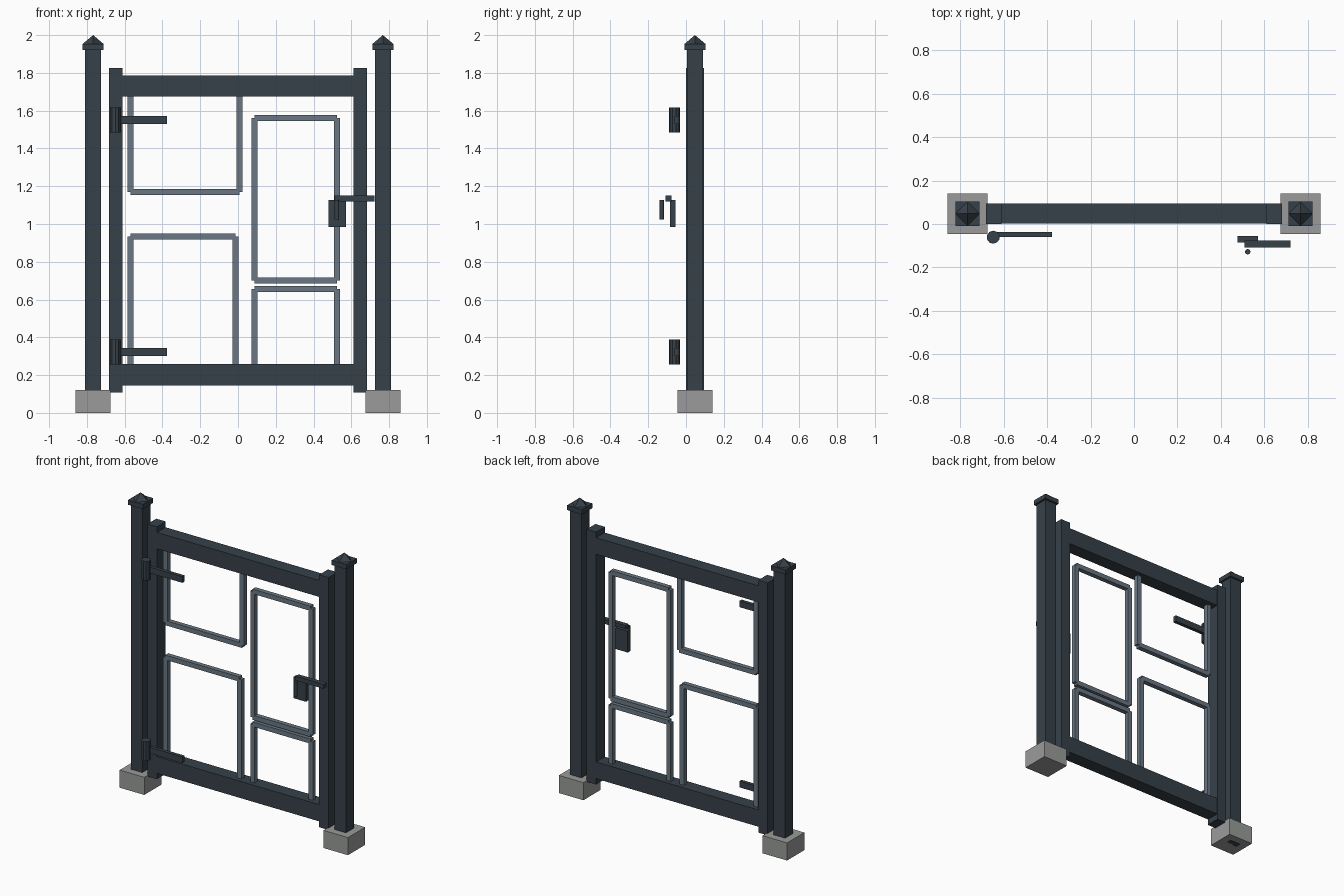
import bpy
from math import radians

if "Cube" in bpy.data.objects:
    bpy.data.objects.remove(bpy.data.objects["Cube"], do_unlink=True)

MID_Y = 0.0475  # depth centre of posts and gate


def material(name, rgb):
    m = bpy.data.materials.new(name)
    m.use_nodes = True
    m.diffuse_color = (*rgb, 1)
    m.node_tree.nodes["Principled BSDF"].inputs["Base Color"].default_value = (*rgb, 1)
    return m


charcoal = material("charcoal_metal", (0.037, 0.053, 0.066))
slate = material("slate_bars", (0.145, 0.187, 0.23))
concrete = material("concrete", (0.32, 0.33, 0.32))


def finish(name, mat):
    ob = bpy.context.object
    ob.name = ob.data.name = name
    ob.data.materials.append(mat)
    return ob


def box(name, x, y, z, mat):
    """Box from (low, high) pairs on each axis."""
    bpy.ops.mesh.primitive_cube_add(size=1, location=[sum(p) / 2 for p in (x, y, z)])
    bpy.context.object.scale = [p[1] - p[0] for p in (x, y, z)]
    bpy.ops.object.transform_apply(location=False, rotation=False)
    return finish(name, mat)


def around(centre, width):
    return (centre - width / 2, centre + width / 2)


def rod(name, x, y, radius, z, sides):
    bpy.ops.mesh.primitive_cylinder_add(vertices=sides, radius=radius, depth=z[1] - z[0],
                                        location=(x, y, sum(z) / 2))
    return finish(name, charcoal)


# Posts with footings and pointed caps, and the gate stiles beside them
for side, s in (("left", 1), ("right", -1)):
    px = s * 0.767
    box(side + "_footing", around(px, 0.185), around(MID_Y, 0.185), (0, 0.12), concrete)
    box(side + "_post", around(px, 0.086), around(MID_Y, 0.086), (0, 1.925), charcoal)
    box(side + "_cap_slab", around(px, 0.112), around(MID_Y, 0.112), (1.922, 1.954), charcoal)
    bpy.ops.mesh.primitive_cone_add(vertices=4, radius1=0.056, depth=0.047,
                                    location=(px, MID_Y, 1.9765))
    finish(side + "_cap_point", charcoal)
    box(side + "_stile", around(s * 0.6465, 0.071), around(MID_Y, 0.095),
        (0.107, 1.825), charcoal)

# Gate rails
for name, z in (("top_rail", (1.674, 1.786)), ("bottom_rail", (0.146, 0.26))):
    box(name, (-0.612, 0.612), around(MID_Y, 0.092), z, charcoal)

# Thin bar frames: x range, z range, and which horizontal bars each one has
BAR = 0.032
TOP, LOW = 1.69, 0.24
frames = (
    ("upper_right", (-0.57, 0.007), (1.17, TOP), (1.17,)),
    ("lower_right", (-0.57, -0.013), (LOW, 0.935), (0.935,)),
    ("upper_left", (0.087, 0.525), (0.702, 1.56), (0.702, 1.56)),
    ("lower_left", (0.087, 0.525), (LOW, 0.656), (0.656,)),
)
for name, xs, zs, levels in frames:
    for i, x in enumerate(xs):
        box(f"{name}_upright_bar_{i}", around(x, BAR), around(MID_Y, BAR), zs, slate)
    for i, z in enumerate(levels):
        box(f"{name}_cross_bar_{i}", xs, around(MID_Y, BAR), around(z, BAR), slate)

# Strap hinges
for name, z in (("upper", 1.55), ("lower", 0.323)):
    rod(name + "_hinge_barrel", -0.649, -0.061, 0.03, around(z, 0.131), 10)
    box(name + "_hinge_strap", (-0.649, -0.377), (-0.06, -0.036), around(z, 0.042), charcoal)

# Latch plate, sliding bar and grip
box("latch_plate", (0.478, 0.572), (-0.086, -0.056), (0.983, 1.128), charcoal)
box("latch_bar", (0.51, 0.722), (-0.109, -0.077), (1.12, 1.15), charcoal)
grip = rod("latch_grip", 0.524, -0.128, 0.0125, (1.024, 1.126), 10)
bpy.ops.object.shade_smooth_by_angle(angle=radians(40))
